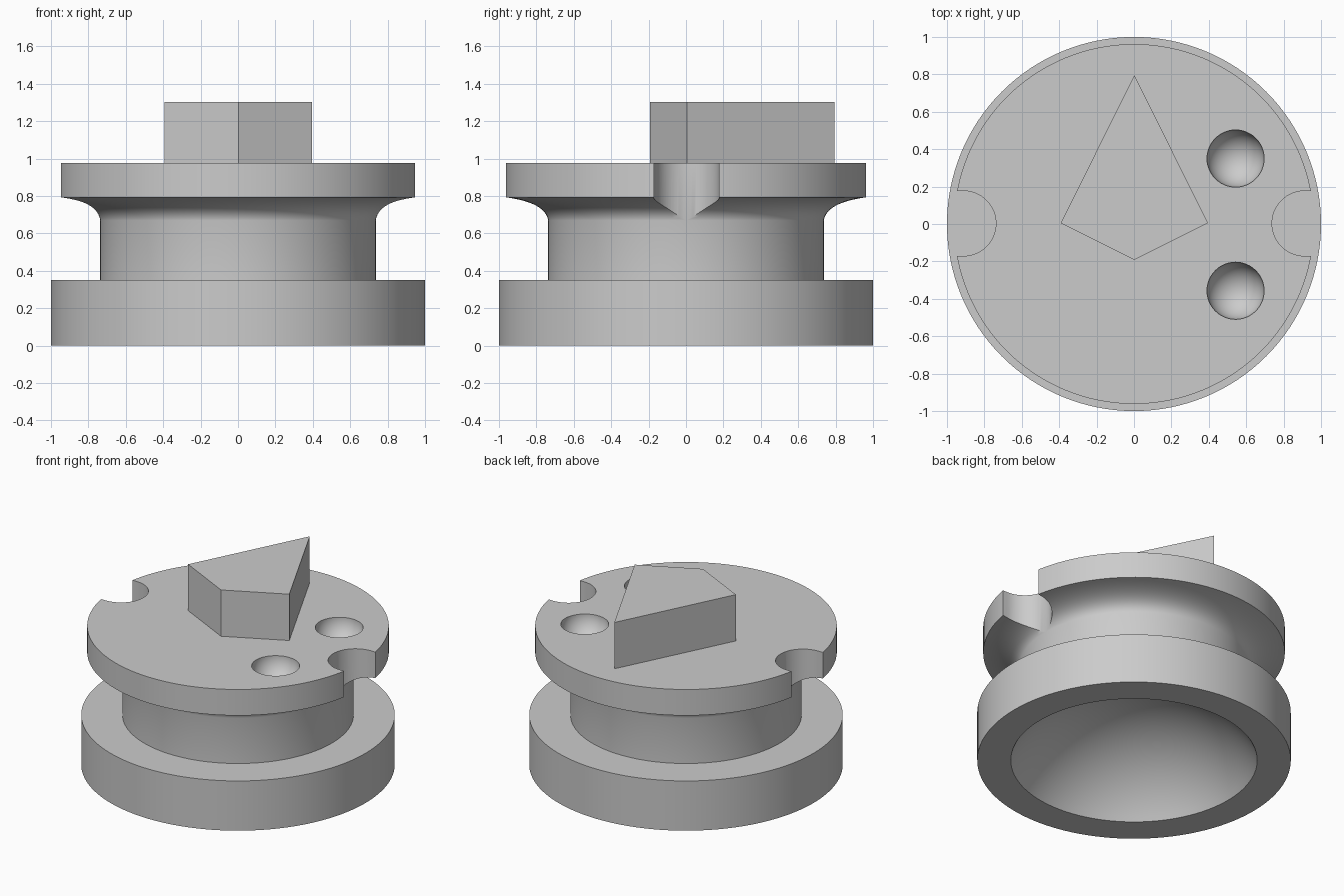
import bpy, bmesh
from math import sin, cos, pi, radians, asin
from mathutils import Matrix

if "Cube" in bpy.data.objects:
    bpy.data.objects.remove(bpy.data.objects["Cube"])

grey = bpy.data.materials.new("plain grey")
grey.use_nodes = True
colour = (0.6, 0.6, 0.6, 1)
grey.diffuse_color = colour
grey.node_tree.nodes["Principled BSDF"].inputs["Base Color"].default_value = colour

BASE_R, BASE_TOP = 1.0, 0.35
STEM_R, STEM_TOP = 0.737, 0.67
FLANGE_R, FLANGE_LOW, TOP = 0.962, 0.793, 0.976
CAVITY_R, CAVITY_DEPTH = 0.786, 0.45


def make_object(name, bm):
    bmesh.ops.recalc_face_normals(bm, faces=bm.faces)
    mesh = bpy.data.meshes.new(name)
    bm.to_mesh(mesh)
    bm.free()
    mesh.materials.append(grey)
    obj = bpy.data.objects.new(name, mesh)
    bpy.context.collection.objects.link(obj)
    return obj


def lathe(name, profile, steps=128):
    bm = bmesh.new()
    verts = [bm.verts.new((r, 0, z)) for r, z in profile]
    edges = [bm.edges.new(pair) for pair in zip(verts, verts[1:])]
    bmesh.ops.spin(bm, geom=verts + edges, cent=(0, 0, 0), axis=(0, 0, 1),
                   angle=2 * pi, steps=steps, use_merge=False)
    bmesh.ops.remove_doubles(bm, verts=bm.verts, dist=0.0001)
    return make_object(name, bm)


def prism(name, outline, low, high):
    bm = bmesh.new()
    face = bm.faces.new([bm.verts.new((x, y, low)) for x, y in outline])
    top = bmesh.ops.extrude_face_region(bm, geom=[face])["geom"]
    bmesh.ops.translate(bm, vec=(0, 0, high - low),
                        verts=[v for v in top if isinstance(v, bmesh.types.BMVert)])
    return make_object(name, bm)


def cut(target, cutter):
    mod = target.modifiers.new(cutter.name, 'BOOLEAN')
    mod.operation, mod.solver, mod.object = 'DIFFERENCE', 'EXACT', cutter
    cutter.hide_render = True
    bpy.context.view_layer.objects.active = target
    bpy.ops.object.modifier_apply(modifier=mod.name)
    bpy.data.objects.remove(cutter)


# Turned body: shallow dome hollow underneath, wide base, stem, flared flange
dome_r = (CAVITY_R ** 2 + CAVITY_DEPTH ** 2) / (2 * CAVITY_DEPTH)
rim_angle = asin(CAVITY_R / dome_r)
dome = [(dome_r * sin(rim_angle * i / 24),
         CAVITY_DEPTH - dome_r * (1 - cos(rim_angle * i / 24))) for i in range(24)]
dome.append((CAVITY_R, 0))
ctrl_r, ctrl_z = 0.752, 0.765
flare = []
for i in range(17):
    t = i / 16
    a, b, c = (1 - t) ** 2, 2 * t * (1 - t), t * t
    flare.append((a * STEM_R + b * ctrl_r + c * FLANGE_R,
                  a * STEM_TOP + b * ctrl_z + c * FLANGE_LOW))
body = lathe("turned_body", dome + [(BASE_R, 0), (BASE_R, BASE_TOP), (STEM_R, BASE_TOP)]
             + flare + [(FLANGE_R, TOP), (0, TOP)])

# Round-ended notches on both sides of the flange
NOTCH_R, NOTCH_X, NOTCH_Y = 0.174, 0.912, 0.003
for side in (-1, 1):
    arc = [(side * (NOTCH_X - NOTCH_R * sin(i * pi / 32)), NOTCH_Y + NOTCH_R * cos(i * pi / 32))
           for i in range(33)]
    outer = [(side * 1.2, NOTCH_Y - NOTCH_R), (side * 1.2, NOTCH_Y + NOTCH_R)]
    cut(body, prism("notch_cutter", arc + outer, 0.5, 1.2))

# Two round dimples in the top
for y in (0.35, -0.357):
    bm = bmesh.new()
    bmesh.ops.create_uvsphere(bm, u_segments=48, v_segments=25, radius=0.153,
                              matrix=Matrix.Translation((0.543, y, TOP)))
    cut(body, make_object("dimple_cutter", bm))

bpy.ops.object.select_all(action='DESELECT')
body.select_set(True)
bpy.context.view_layer.objects.active = body
bpy.ops.object.shade_smooth_by_angle(angle=radians(30))

# Kite-shaped pointer block on top
prism("pointer_block", [(0.002, 0.795), (-0.392, 0.005), (0.002, -0.192), (0.396, 0.005)],
      TOP, 1.302)
